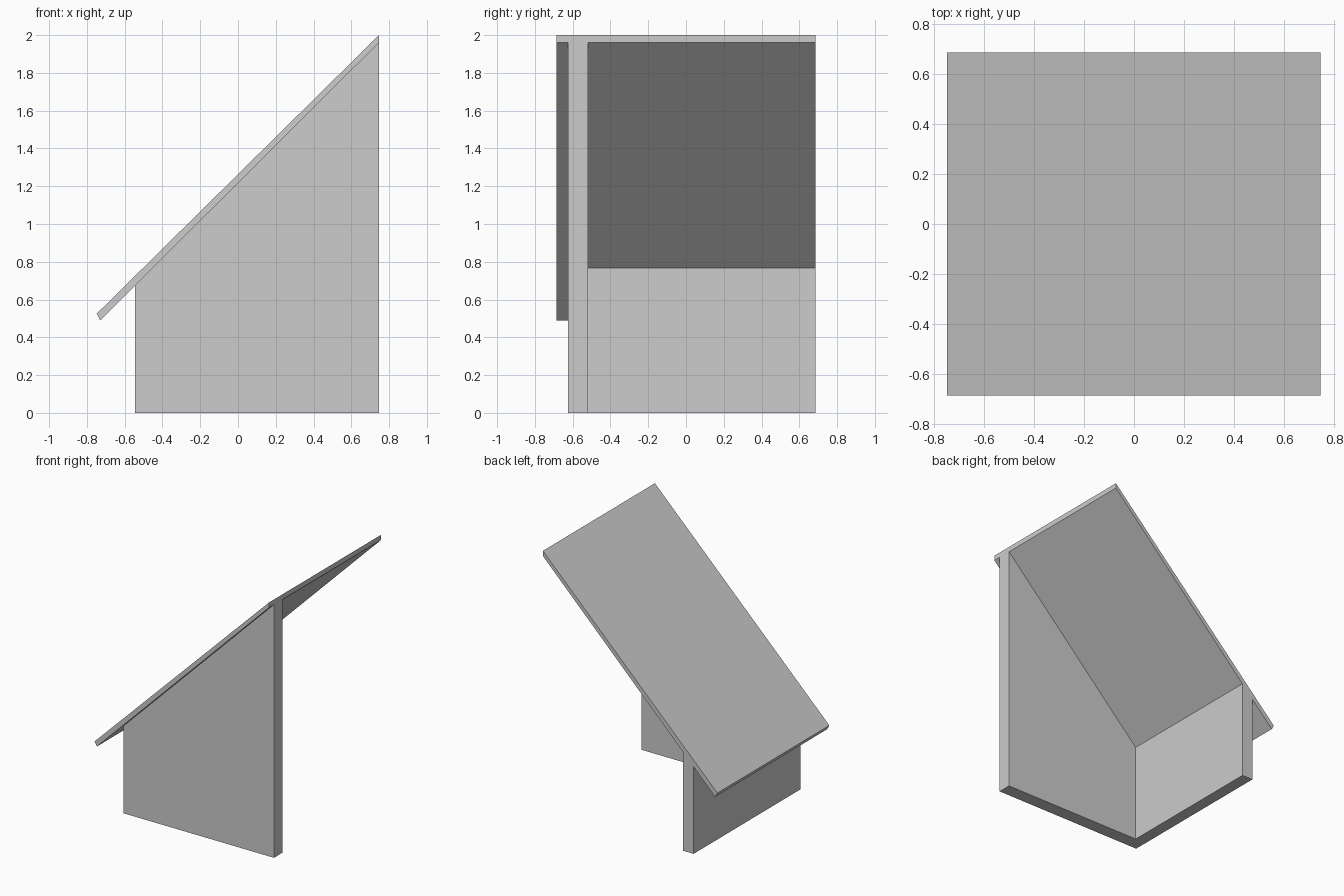
import bpy

cube = bpy.data.objects.get("Cube")
if cube:
    bpy.data.objects.remove(cube, do_unlink=True)

GREY = (0.604, 0.604, 0.604, 1.0)
grey = bpy.data.materials.new("light grey")
grey.use_nodes = True
grey.diffuse_color = GREY
grey.node_tree.nodes["Principled BSDF"].inputs["Base Color"].default_value = GREY


def extrude_profile(name, profile, y_front, y_back):
    """Extrude an anticlockwise x-z profile along y into a closed solid."""
    n = len(profile)
    verts = [(x, y, z) for y in (y_front, y_back) for x, z in profile]
    faces = [list(range(n)), list(range(2 * n - 1, n - 1, -1))]
    for i in range(n):
        j = (i + 1) % n
        faces.append([j, i, n + i, n + j])
    mesh = bpy.data.meshes.new(name)
    mesh.from_pydata(verts, [], faces)
    mesh.materials.append(grey)
    obj = bpy.data.objects.new(name, mesh)
    bpy.context.collection.objects.link(obj)
    return obj


# Shared dimensions
HIGH_X, OUTER_X, INNER_X = 0.746, -0.545, -0.452
WALL_FRONT, WALL_BACK, ROOF_Y = -0.625, -0.52, 0.685
EAVE_X, EAVE_Z = -0.729, 0.49
HIGH_Z = 1.96


def underside(x):
    """Height of the underside of the sloping roof."""
    return EAVE_Z + (x - EAVE_X) * (HIGH_Z - EAVE_Z) / (HIGH_X - EAVE_X)


# Sloping roof slab: square-cut eave, plumb-cut top edge
extrude_profile("roof", [(EAVE_X, EAVE_Z), (HIGH_X, HIGH_Z),
                         (HIGH_X, 2.0), (-0.748, 0.525)], -ROOF_Y, ROOF_Y)

# Tall front wall following the slope
extrude_profile("front_wall", [(OUTER_X, 0), (HIGH_X, 0),
                               (HIGH_X, underside(HIGH_X)),
                               (OUTER_X, underside(OUTER_X))],
                WALL_FRONT, WALL_BACK)

# Low wall under the eave; the other two sides stay open
extrude_profile("low_side_wall", [(OUTER_X, 0), (INNER_X, 0),
                                  (INNER_X, underside(INNER_X)),
                                  (OUTER_X, underside(OUTER_X))],
                WALL_BACK, ROOF_Y)
